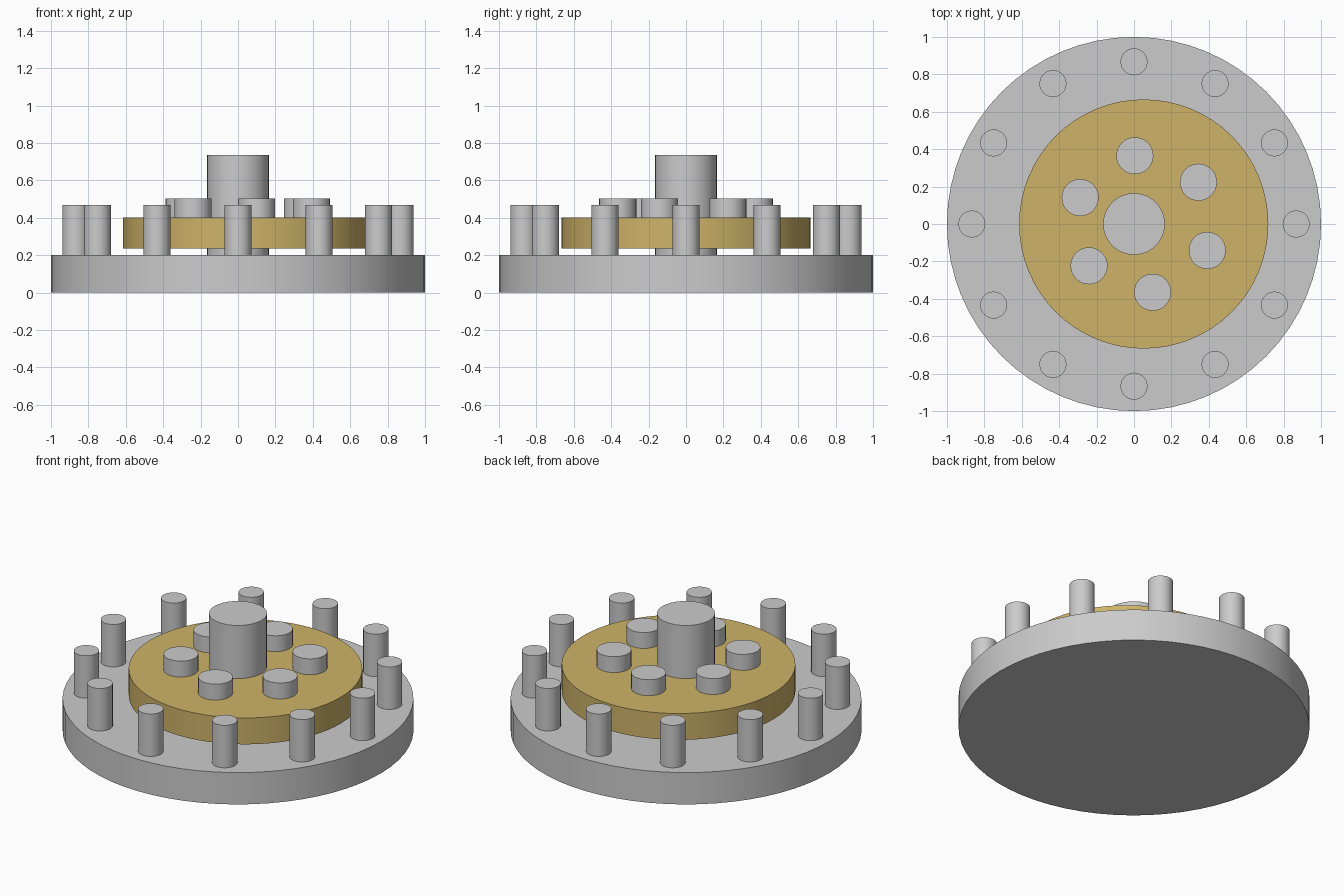
import bpy
from math import cos, sin, radians, tau

if "Cube" in bpy.data.objects:
    bpy.data.objects.remove(bpy.data.objects["Cube"])

brass = bpy.data.materials.new("brass")
brass.diffuse_color = (0.62, 0.45, 0.14, 1)
brass.use_nodes = True
brass.node_tree.nodes["Principled BSDF"].inputs["Base Color"].default_value = brass.diffuse_color


def cylinder(name, x, y, radius, z0, z1, sides, mat=None):
    bpy.ops.mesh.primitive_cylinder_add(
        vertices=sides, radius=radius, depth=z1 - z0,
        location=(x, y, (z0 + z1) / 2))
    ob = bpy.context.object
    ob.name = name
    bpy.ops.object.shade_smooth_by_angle(angle=radians(30))
    if mat:
        ob.data.materials.append(mat)
    return ob


def ring(name, count, cx, orbit, start, radius, z0, z1, sides):
    for i in range(count):
        a = start + tau * i / count
        cylinder(f"{name}_{i + 1}", cx + orbit * cos(a), orbit * sin(a),
                 radius, z0, z1, sides)


# Base plate and its outer ring of fixed pins
cylinder("base_plate", 0, 0, 1.0, 0, 0.2, 64)
ring("ring_pin", 12, 0, 0.867, 0, 0.072, 0.19, 0.467, 32)

# Off-centre disc carrying the output pins
ECC = 0.052
cylinder("eccentric_disc", ECC, 0, 0.666, 0.236, 0.402, 64, brass)
ring("output_pin", 6, ECC, 0.368, radians(37.4), 0.099, 0.39, 0.502, 32)

# Central input shaft
cylinder("input_shaft", 0, 0, 0.165, 0.19, 0.736, 48)
